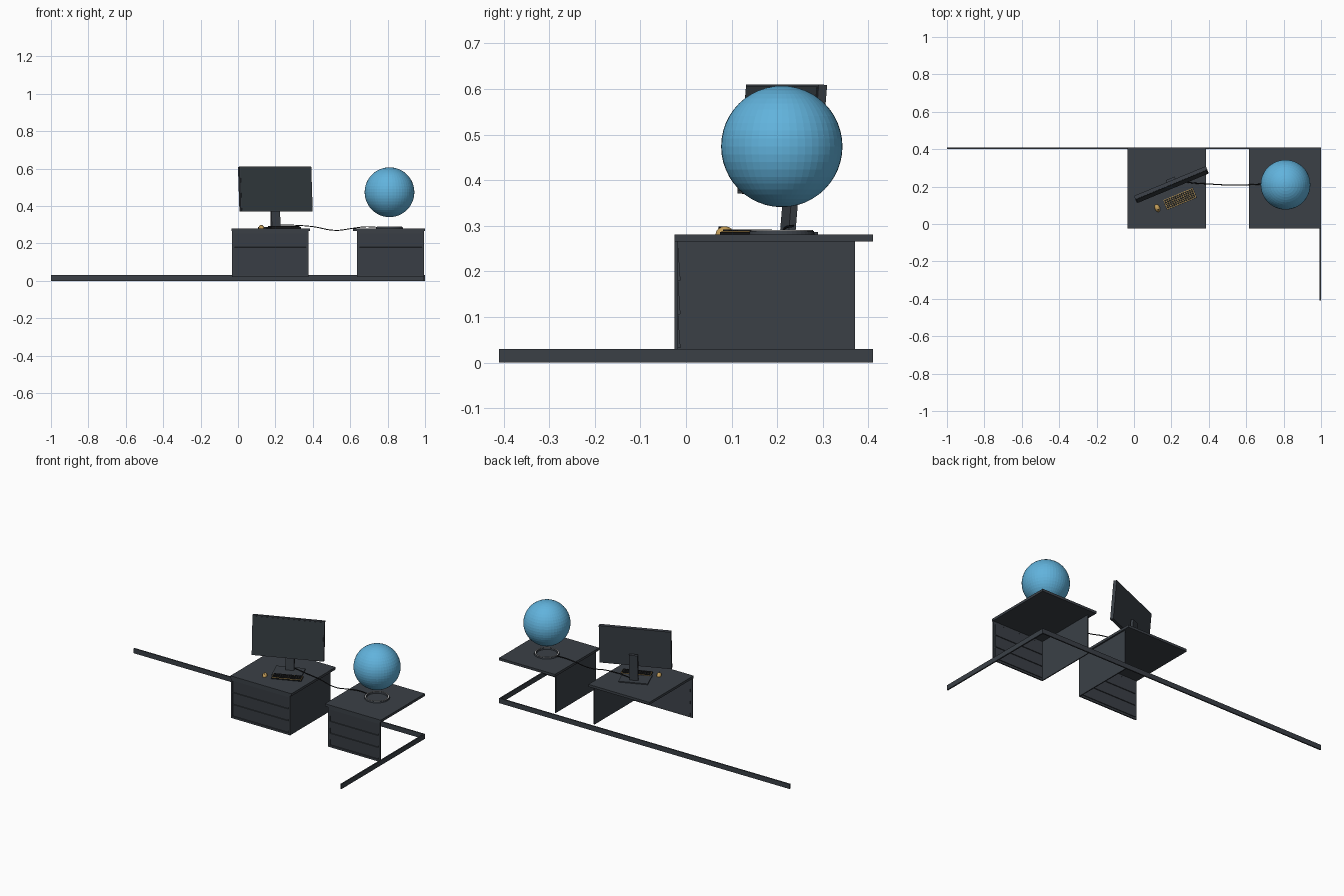
import bpy, bmesh, math
from mathutils import Matrix, Vector

cube = bpy.data.objects.get("Cube")
if cube:
    bpy.data.objects.remove(cube, do_unlink=True)


def material(name, rgb):
    m = bpy.data.materials.new(name)
    m.use_nodes = True
    m.diffuse_color = (*rgb, 1)
    m.node_tree.nodes["Principled BSDF"].inputs["Base Color"].default_value = (*rgb, 1)
    return m


SLATE = material("dark slate", (0.043, 0.051, 0.062))
SCREEN = material("screen grey", (0.034, 0.043, 0.050))
BLACK = material("black", (0.010, 0.011, 0.012))
GOLD = material("gold", (0.55, 0.34, 0.10))
SILVER = material("light grey", (0.50, 0.50, 0.50))
BLUE = material("sky blue", (0.12, 0.45, 0.72))


def finish(name, bm, mat):
    bmesh.ops.recalc_face_normals(bm, faces=bm.faces)
    mesh = bpy.data.meshes.new(name)
    bm.to_mesh(mesh)
    bm.free()
    mesh.materials.append(mat)
    obj = bpy.data.objects.new(name, mesh)
    bpy.context.collection.objects.link(obj)
    return obj


def add_box(bm, lo, hi):
    lo, hi = Vector(lo), Vector(hi)
    m = Matrix.Translation((lo + hi) / 2) @ Matrix.Diagonal((*(hi - lo), 1))
    bmesh.ops.create_cube(bm, size=1, matrix=m)


def box(name, lo, hi, mat, frame=Matrix()):
    bm = bmesh.new()
    add_box(bm, lo, hi)
    obj = finish(name, bm, mat)
    obj.matrix_world = frame
    return obj


def placed(loc, yaw, pitch=0):
    return (Matrix.Translation(loc) @ Matrix.Rotation(math.radians(yaw), 4, 'Z')
            @ Matrix.Rotation(math.radians(pitch), 4, 'X'))


# Skirting boards along the back and the left wall
box("back_skirting", (-1, 0.402, 0), (1, 0.41, 0.03), SLATE)
box("side_skirting", (0.992, -0.41, 0), (1, 0.402, 0.03), SLATE)


# Cabinets: worktop, one side panel, and a framed front with drawers
def cabinet(name, top_x, body_x, panel_x):
    x0, x1 = body_x
    z0, z1, rail, t = 0.02, 0.266, 0.012, 0.006
    front, back = -0.025, -0.017
    box(name + "_worktop", (top_x[0], -0.025, z1), (top_x[1], 0.41, 0.281), SLATE)
    box(name + "_side_panel", (panel_x, back, z0), (panel_x + t, 0.37, z1), SLATE)
    bm = bmesh.new()
    for x in (x0, x1 - rail):
        add_box(bm, (x, front, z0), (x + rail, back, z1))
    for z in (z0, z1 - rail):
        add_box(bm, (x0 + rail, front, z), (x1 - rail, back, z + rail))
    finish(name + "_front_frame", bm, SLATE)
    count = 3
    step = (z1 - z0 - 2 * rail) / count
    for i in range(count):
        z = z0 + rail + i * step
        drawer = box(f"{name}_drawer_{i + 1}", (x0 + rail, -0.003, 0),
                     (x1 - rail, 0.003, step), SLATE)
        # Each drawer front leans forward to leave a finger lip
        drawer.matrix_world = placed((0, -0.015, z), 0, 4)


cabinet("desk_cabinet", (-0.035, 0.385), (-0.032, 0.376), 0.37)
cabinet("lamp_cabinet", (0.615, 1.0), (0.637, 0.995), 0.637)

# Monitor
YAW = 22.5
display = placed((0.2, 0.21, 0.49), YAW, -5)
box("monitor_shell", (-0.208, -0.009, -0.12), (0.208, 0.011, 0.12), SLATE, display)
box("monitor_screen", (-0.203, -0.011, -0.115), (0.203, -0.009, 0.115), SCREEN, display)
box("monitor_column", (-0.025, -0.007, 0), (0.025, 0.009, 0.165), SLATE,
    placed((0.202, 0.222, 0.284), YAW, -5))
box("monitor_base", (-0.085, -0.075, 0), (0.085, 0.045, 0.006), SLATE,
    placed((0.202, 0.215, 0.281), YAW))

# Keyboard: gold plate with rows of black keys
board = placed((0.245, 0.135, 0.281), YAW)
box("keyboard_body", (-0.087, -0.03, 0), (0.087, 0.03, 0.006), BLACK, board)
box("keyboard_plate", (-0.084, -0.027, 0.006), (0.084, 0.027, 0.008), GOLD, board)
bm = bmesh.new()
ROWS, COLS, W, D = 5, 14, 0.164, 0.05
for r in range(ROWS):
    for c in range(COLS):
        x, y = -W / 2 + c * W / COLS, -D / 2 + r * D / ROWS
        add_box(bm, (x + 0.0007, y + 0.0007, 0.008),
                (x + W / COLS - 0.0007, y + D / ROWS - 0.0007, 0.011))
finish("keyboard_keys", bm, BLACK).matrix_world = board

# Mouse
bm = bmesh.new()
bmesh.ops.create_uvsphere(bm, u_segments=20, v_segments=12, radius=1)
bmesh.ops.bisect_plane(bm, geom=bm.verts[:] + bm.edges[:] + bm.faces[:],
                       plane_co=(0, 0, 0), plane_no=(0, 0, -1), clear_outer=True)
bmesh.ops.holes_fill(bm, edges=bm.edges[:])
bmesh.ops.scale(bm, vec=(0.014, 0.021, 0.018), verts=bm.verts)
mouse_frame = placed((0.125, 0.085, 0.281), YAW)
finish("mouse", bm, GOLD).matrix_world = mouse_frame
box("mouse_wheel", (-0.002, -0.0135, 0.012), (0.002, -0.006, 0.018), BLACK, mouse_frame)


# Cable sagging between the two cabinets
def curve(name, points, radius, mat):
    data = bpy.data.curves.new(name, 'CURVE')
    data.dimensions = '3D'
    data.bevel_depth = radius
    data.bevel_resolution = 1
    data.resolution_u = 6
    s = data.splines.new('BEZIER')
    s.bezier_points.add(len(points) - 1)
    for p, co in zip(s.bezier_points, points):
        p.co = co
        p.handle_left_type = p.handle_right_type = 'AUTO'
    data.materials.append(mat)
    obj = bpy.data.objects.new(name, data)
    bpy.context.collection.objects.link(obj)


curve("cable", [(0.22, 0.235, 0.3), (0.31, 0.22, 0.297), (0.4, 0.214, 0.29),
                (0.52, 0.208, 0.27), (0.62, 0.21, 0.282), (0.68, 0.213, 0.289),
                (0.75, 0.213, 0.286)], 0.0028, BLACK)


# Lamp: flat base ring with a globe floating above it
def ring(name, profile, mat, loc, steps=40):
    bm = bmesh.new()
    vs = [bm.verts.new((r, 0, z)) for r, z in profile]
    es = [bm.edges.new((vs[i], vs[(i + 1) % len(vs)])) for i in range(len(vs))]
    bmesh.ops.spin(bm, geom=vs + es, cent=(0, 0, 0), axis=(0, 0, 1),
                   angle=math.tau, steps=steps, use_merge=False)
    bmesh.ops.remove_doubles(bm, verts=bm.verts, dist=1e-5)
    finish(name, bm, mat).location = loc


LAMP = Vector((0.81, 0.21, 0.281))
ring("lamp_base_ring", [(0.058, 0), (0.072, 0), (0.07, 0.008), (0.06, 0.008)], SLATE, LAMP)
ring("lamp_glow_ring", [(0.063, 0.007), (0.068, 0.007), (0.068, 0.01), (0.063, 0.01)],
     SILVER, LAMP)
bm = bmesh.new()
bmesh.ops.create_uvsphere(bm, u_segments=48, v_segments=24, radius=0.133)
finish("lamp_globe", bm, BLUE).location = (0.81, 0.21, 0.474)
